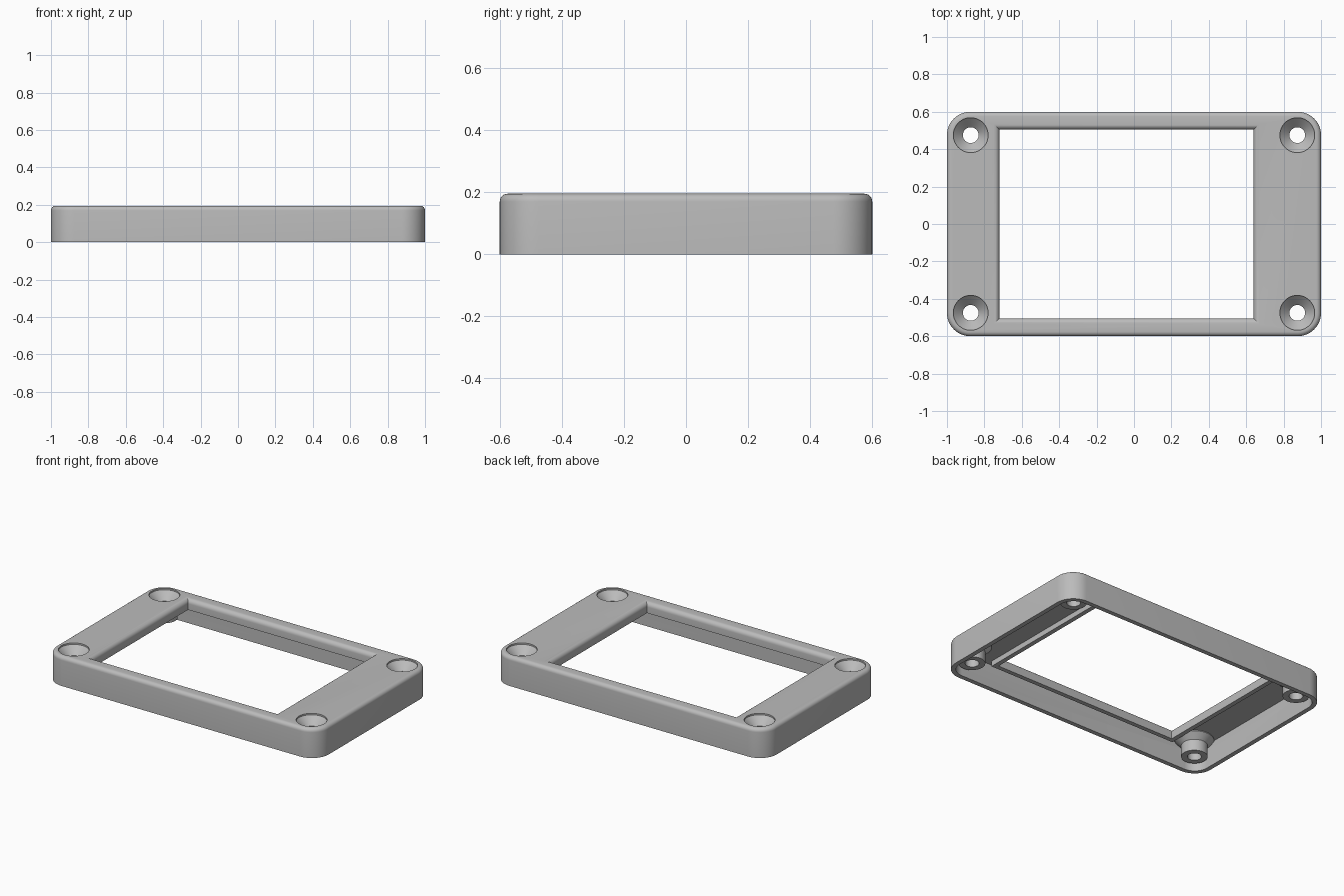
import bpy, bmesh
from math import sin, cos, pi, radians

if "Cube" in bpy.data.objects:
    bpy.data.objects.remove(bpy.data.objects["Cube"], do_unlink=True)

TOP, WALL, HALF_X, HALF_Y, CORNER = 0.195, 0.03, 1.0, 0.6, 0.125
FILLET, WINDOW_FILLET = 0.025, 0.03
WINDOW = (-0.72, 0.64, -0.505, 0.505)

grey = bpy.data.materials.new("light grey plastic")
grey.use_nodes = True
grey.diffuse_color = (0.5, 0.5, 0.5, 1)
grey.node_tree.nodes["Principled BSDF"].inputs["Base Color"].default_value = (0.5, 0.5, 0.5, 1)


def loft(name, rings):
    """Closed solid through rings listed from the bottom up."""
    bm = bmesh.new()
    loops = [[bm.verts.new(p) for p in ring] for ring in rings]
    n = len(loops[0])
    for low, high in zip(loops, loops[1:]):
        for i in range(n):
            j = (i + 1) % n
            bm.faces.new((low[i], low[j], high[j], high[i]))
    bm.faces.new(loops[0][::-1])
    bm.faces.new(loops[-1])
    bmesh.ops.recalc_face_normals(bm, faces=bm.faces)
    mesh = bpy.data.meshes.new(name)
    bm.to_mesh(mesh)
    bm.free()
    mesh.materials.append(grey)
    obj = bpy.data.objects.new(name, mesh)
    bpy.context.collection.objects.link(obj)
    return obj


def rounded_ring(inset, z, steps=12):
    r = CORNER - inset
    ring = []
    for k, (sx, sy) in enumerate(((1, 1), (-1, 1), (-1, -1), (1, -1))):
        for i in range(steps + 1):
            a = (k + i / steps) * pi / 2
            ring.append((sx * (HALF_X - CORNER) + r * cos(a),
                         sy * (HALF_Y - CORNER) + r * sin(a), z))
    return ring


def rect_ring(grow, z):
    x0, x1, y0, y1 = WINDOW
    x0, x1, y0, y1 = x0 - grow, x1 + grow, y0 - grow, y1 + grow
    return [(x0, y0, z), (x1, y0, z), (x1, y1, z), (x0, y1, z)]


def lathe(name, x, y, profile, n=48):
    return loft(name, [[(x + r * cos(2 * pi * i / n), y + r * sin(2 * pi * i / n), z)
                        for i in range(n)] for r, z in profile])


def combine(target, tool, operation):
    mod = target.modifiers.new(tool.name, "BOOLEAN")
    mod.operation, mod.object, mod.solver = operation, tool, "EXACT"
    bpy.context.view_layer.objects.active = target
    bpy.ops.object.modifier_apply(modifier=mod.name)
    bpy.data.objects.remove(tool, do_unlink=True)


# Outer case with a rounded top rim
arc = [i / 6 * pi / 2 for i in range(7)]
rings = [rounded_ring(0, 0)]
rings += [rounded_ring(FILLET * (1 - cos(a)), TOP - FILLET * (1 - sin(a))) for a in arc]
frame = loft("bezel_frame", rings)

# Hollow underside
combine(frame, loft("cavity", [rounded_ring(WALL, -0.1), rounded_ring(WALL, TOP - 0.035)]),
        "DIFFERENCE")

# Lip hanging down around the window
combine(frame, loft("window_lip", [rect_ring(0.03, 0.125), rect_ring(0.03, 0.175)]), "UNION")

# Screw bosses under the corners
screws = [(sx * 0.873, sy * 0.475) for sx in (-1, 1) for sy in (-1, 1)]
for x, y in screws:
    combine(frame, lathe("screw_boss", x, y, [(0.08, 0.043), (0.08, 0.118),
                                              (0.118, 0.155), (0.118, 0.172)]), "UNION")

# Window opening with rounded upper edges
rings = [rect_ring(0, -0.1)]
rings += [rect_ring(WINDOW_FILLET * (1 - cos(a)), TOP - WINDOW_FILLET * (1 - sin(a))) for a in arc]
rings.append(rect_ring(WINDOW_FILLET, TOP + 0.1))
combine(frame, loft("window_opening", rings), "DIFFERENCE")

# Countersunk screw holes
for x, y in screws:
    combine(frame, lathe("screw_hole", x, y, [(0.042, -0.1), (0.042, 0.135),
                                              (0.093, 0.185), (0.093, TOP + 0.1)]), "DIFFERENCE")

# Smooth the curves, keep the edges crisp
bpy.ops.object.select_all(action="DESELECT")
frame.select_set(True)
bpy.context.view_layer.objects.active = frame
bpy.ops.object.shade_smooth_by_angle(angle=radians(30))
